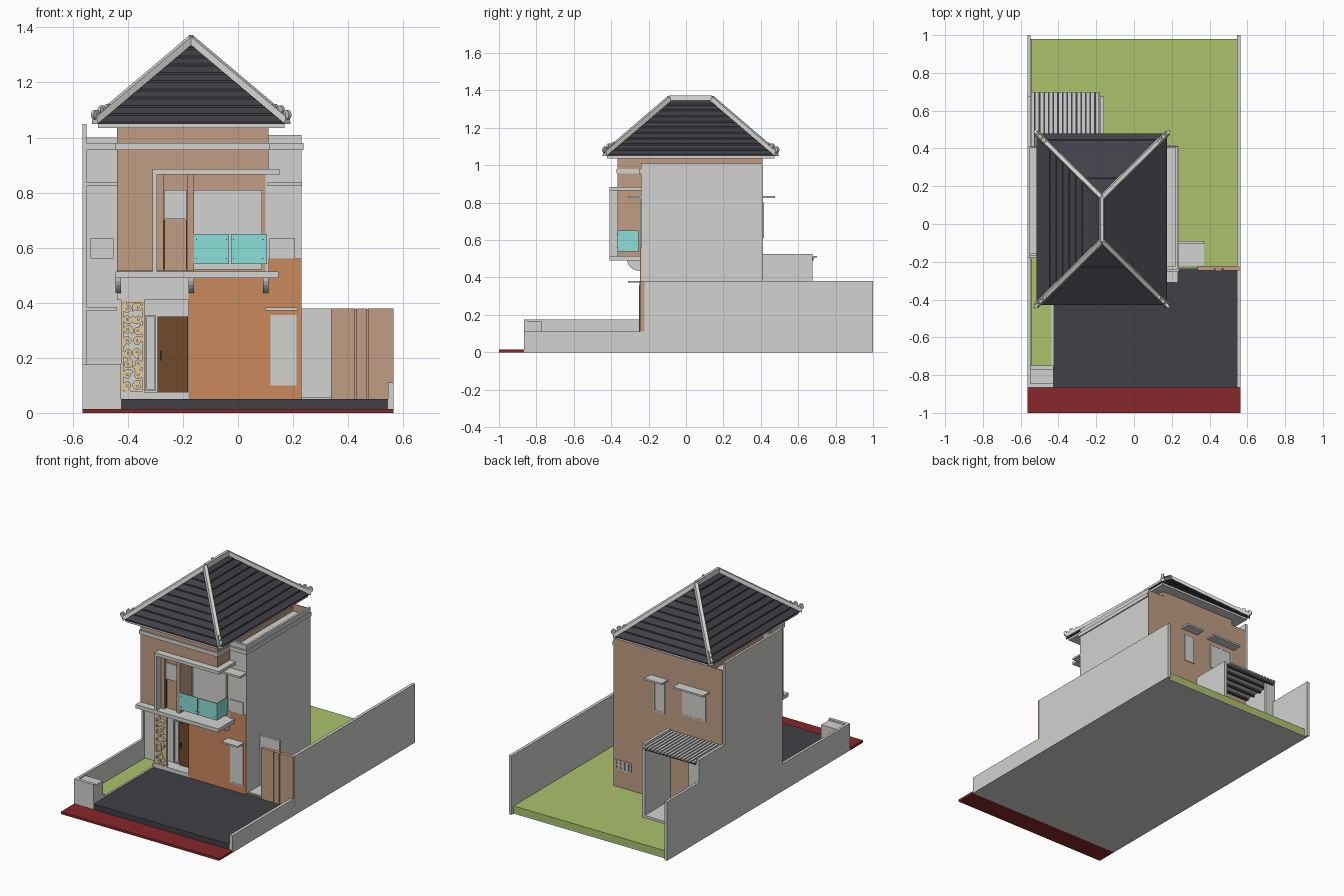
import bpy, bmesh, math
from mathutils import Vector, Matrix


def material(name, r, g, b):
    m = bpy.data.materials.new(name)
    m.diffuse_color = [(c / 255) ** 2.2 for c in (r, g, b)] + [1]
    return m


GREY = material("light grey", 209, 209, 207)
DARK = material("charcoal", 67, 66, 72)
RED = material("paving red", 134, 44, 47)
GREEN = material("grass green", 171, 192, 107)
BROWN = material("light brown", 191, 156, 130)
ORANGE = material("terracotta", 200, 136, 94)
TEAL = material("teal glass", 138, 222, 216)
WOOD = material("door wood", 114, 75, 48)
CREAM = material("cream", 224, 202, 158)


def finish(name, bm, mat):
    bmesh.ops.recalc_face_normals(bm, faces=bm.faces[:])
    me = bpy.data.meshes.new(name)
    bm.to_mesh(me)
    bm.free()
    me.materials.append(mat)
    ob = bpy.data.objects.new(name, me)
    bpy.context.collection.objects.link(ob)
    return ob


def boxes(name, mat, *bounds):
    """One object made of boxes given as x0, x1, y0, y1, z0, z1."""
    bm = bmesh.new()
    for x0, x1, y0, y1, z0, z1 in bounds:
        mid = Vector((x0 + x1, y0 + y1, z0 + z1)) / 2
        m = Matrix.Translation(mid) @ Matrix.Diagonal((x1 - x0, y1 - y0, z1 - z0, 1))
        bmesh.ops.create_cube(bm, size=1, matrix=m)
    return finish(name, bm, mat)


def frame(x0, x1, z0, z1, ya, yb, t):
    """Four bars around an opening facing the y axis."""
    return [(x0, x0 + t, ya, yb, z0, z1), (x1 - t, x1, ya, yb, z0, z1),
            (x0 + t, x1 - t, ya, yb, z0, z0 + t), (x0 + t, x1 - t, ya, yb, z1 - t, z1)]


def strip(bm, sections):
    """Closed skin through a list of cross-sections."""
    rings = [[bm.verts.new(p) for p in s] for s in sections]
    for a, b in zip(rings, rings[1:]):
        for i in range(len(a)):
            j = (i + 1) % len(a)
            bm.faces.new((a[i], a[j], b[j], b[i]))
    bm.faces.new(rings[0])
    bm.faces.new(rings[-1])


def scroll(bm, c, u, r, w, depth, turn=1, start=0.0, turns=1.4):
    """Flat spiral scroll in the plane of u and z."""
    c, z = Vector(c), Vector((0, 0, 1))
    n, steps, secs = u.cross(z) * depth / 2, 22, []
    for i in range(steps + 1):
        k = i / steps
        a = start + turn * k * turns * math.tau
        d = u * math.cos(a) + z * math.sin(a)
        rad = r * (1 - 0.75 * k)
        p, q = c + d * rad, c + d * max(rad - w * (1 - 0.5 * k), 0.001)
        secs.append((p - n, p + n, q + n, q - n))
    strip(bm, secs)


def beam(bm, a, b, w, h):
    a, b = Vector(a), Vector(b)
    s = (b - a).cross(Vector((0, 0, 1))).normalized() * w / 2
    up = Vector((0, 0, h))
    strip(bm, [(p - s, p + s, p + s * 0.6 + up, p - s * 0.6 + up) for p in (a, b)])


# Site: pavement, slab, lawn and driveway
boxes("pavement", RED, (-.565, .565, -1, -.865, 0, .015))
boxes("base_slab", GREY, (-.55, .55, -.865, .98, 0, .006))
boxes("lawn", GREEN, (-.545, .545, -.23, .98, .006, .05), (-.545, -.43, -.75, -.17, .006, .05))
boxes("driveway", DARK, (-.425, .545, -.865, -.235, .006, .05))
boxes("planter_curb", GREY, (-.437, -.425, -.80, -.24, .01, .056))

# Boundary walls
boxes("right_boundary_wall", GREY, (.545, .565, -.222, 1, 0, .38), (.545, .565, -.865, -.222, 0, .11))
boxes("left_boundary_wall", GREY, (-.565, -.548, .41, 1, 0, .38), (-.565, -.548, -.865, -.17, 0, .175))
boxes("front_left_pier", GREY, (-.565, -.425, -.865, -.845, 0, .175),
      (-.548, -.425, -.845, -.77, 0, .165), (-.548, -.425, -.77, -.75, 0, .07))

# Side gate and the small utility yard behind it
boxes("side_gate", BROWN, (.337, .425, -.245, -.222, .05, .38), (.43, .467, -.248, -.222, .05, .38),
      (.472, .565, -.245, -.222, .05, .38), (.42, .48, -.235, -.222, .05, .378))
boxes("utility_yard", GREY, (.23, .37, -.22, -.09, .05, .056), (.23, .37, -.105, -.09, .05, .38))

# Main masonry
boxes("left_bay", GREY, (-.55, -.43, -.17, .408, .006, .95), (-.55, -.43, -.17, -.155, .95, 1.0))
boxes("left_party_wall", GREY, (-.565, -.55, -.18, .41, 0, 1.05))
boxes("right_bay", GREY, (.1, .23, -.24, .408, .006, .955), (.217, .23, -.24, .41, .955, 1.01),
      (.1, .217, -.24, -.225, .955, 1.01))
boxes("house_core", BROWN, (-.44, .11, -.235, .41, .5, 1.035))
boxes("back_wall", BROWN, (-.55, .23, .405, .412, .006, 1.0))
boxes("terracotta_wall", ORANGE, (-.18, .23, -.246, -.234, .05, .5), (.11, .23, -.246, -.24, .5, .56),
      (-.18, -.168, -.235, -.165, .05, .5))

# Recessed porch
boxes("porch_wall", GREY, (-.44, .1, -.17, .405, .006, .5), (-.44, -.18, -.243, -.22, .41, .5))
boxes("porch_floor", GREY, (-.44, -.18, -.245, -.165, .05, .075))
boxes("front_door", WOOD, (-.292, -.181, -.18, -.168, .076, .35))
boxes("door_handle", DARK, (-.283, -.277, -.19, -.18, .19, .225))
boxes("door_side_light", GREY, *frame(-.338, -.297, .08, .355, -.178, -.168, .007))

# Carved screen beside the door
bm = bmesh.new()
for row in range(8):
    for col in (-1, 1):
        scroll(bm, (-.3825 + col * .0185, -.235, .098 + row * .0405), Vector((1, 0, 0)), .0235, .015,
               .012, col * (-1) ** row, row * 1.3 + col, 1.3)
finish("screen_scrolls", bm, CREAM)
boxes("screen_frame", CREAM, *frame(-.425, -.34, .07, .41, -.244, -.226, .009))

# Ground floor window with canopy
boxes("ground_window", GREY, (.122, .208, -.249, -.244, .105, .352), *frame(.118, .212, .10, .356, -.251, -.244, .006))
boxes("ground_window_canopy", GREY, (.1, .216, -.31, -.244, .372, .382))

# Upper front volume, balcony and portal frame
boxes("upper_front", BROWN, (-.44, -.27, -.365, -.235, .515, .87), (-.27, -.185, -.345, -.235, .515, .87),
      (-.185, -.16, -.365, -.235, .515, .87), (-.44, .11, -.365, -.235, .865, 1.035))
boxes("portal_frame", GREY, (-.31, .15, -.41, -.24, .865, .885), (-.31, -.294, -.41, -.36, .51, .87),
      (-.445, .147, -.41, -.235, .49, .514))
boxes("upper_narrow_window", GREY, (-.268, -.187, -.352, -.344, .705, .81))
boxes("window_trim", WOOD, (-.27, -.266, -.356, -.344, .52, .70), (-.189, -.185, -.356, -.344, .52, .70))
boxes("balcony_door", GREY, (-.158, .088, -.243, -.234, .525, .81),
      *frame(-.16, -.04, .52, .81, -.246, -.236, .007), *frame(-.04, .088, .52, .81, -.246, -.236, .007))
boxes("balcony_glass", TEAL, (-.16, -.032, -.366, -.36, .54, .65), (-.026, .105, -.366, -.36, .54, .65),
      (.1, .106, -.36, -.255, .54, .65))
boxes("glass_fixings", DARK, *[(x - .002, x + .002, -.368, -.358, z - .002, z + .002)
                               for x in (-.15, -.042, -.016, .09) for z in (.56, .63)])
bm = bmesh.new()
for x in (-.435, -.17, .1):  # quarter-round brackets
    arc = [(-.245 - .07 * math.cos(a * math.pi / 12), .495 - .06 * math.sin(a * math.pi / 12)) for a in range(7)]
    strip(bm, [[(px, y, z) for y, z in arc + [(-.235, .435), (-.235, .495)]] for px in (x - .01, x + .01)])
finish("balcony_brackets", bm, GREY)

# String courses, ledges and bay windows
boxes("string_course", GREY, (-.447, .117, -.372, -.24, .955, .98), (-.555, -.44, -.18, -.165, .955, .98),
      (.11, .237, -.252, -.24, .955, .98), (.225, .237, -.252, .41, .955, .98))
boxes("bay_ledges", GREY, (.108, .232, -.31, -.24, .824, .836), (-.55, -.44, -.18, -.165, .824, .836),
      (-.55, -.44, -.18, -.165, .372, .384))
boxes("bay_windows", GREY, (.115, .207, -.246, -.239, .56, .635), (-.535, -.452, -.177, -.168, .56, .635))

# Rear windows, canopies and vents
boxes("rear_windows", GREY, *frame(-.137, -.06, .61, .80, .41, .417, .008), (-.13, -.067, .41, .415, .617, .793),
      *frame(-.43, -.265, .635, .80, .41, .417, .008), (-.424, -.271, .41, .415, .64, .795),
      (-.355, -.34, .41, .417, .64, .795))
boxes("rear_canopies", GREY, (-.16, -.035, .41, .475, .825, .836), (-.455, -.24, .41, .475, .825, .836))
boxes("vent_blocks", GREY, *[b for i in range(4) for b in
                             frame(.1 + i * .029, .127 + i * .029, .165, .225, .41, .418, .007)
                             + [(.107 + i * .029, .12 + i * .029, .41, .417, .191, .199)]])

# Rear service yard with ribbed roof
boxes("service_walls", GREY, (-.565, -.548, .41, .675, 0, .525), (-.178, -.16, .41, .675, 0, .525),
      (-.548, -.49, .655, .675, .05, .5), (-.548, -.178, .41, .675, .05, .065))
boxes("service_door", WOOD, (-.42, -.32, .41, .418, .065, .35))
boxes("service_roof", GREY, (-.545, -.18, .41, .695, .504, .507),
      *[(-.545 + i * .0245, -.529 + i * .0245, .41, .70, .507, .516) for i in range(15)])
boxes("service_roof_battens", DARK, *[(-.545, -.18, .43 + i * .06, .442 + i * .06, .492, .504) for i in range(5)],
      *[(-.529 + i * .0245, -.5205 + i * .0245, .41, .695, .507, .509) for i in range(14)])

# Hip roof in stepped tile courses
CX, CY, ROWS = -.17, .025, 10
boxes("eaves", GREY, (-.508, .168, -.423, .473, 1.035, 1.06))


def roof_ring(t, out, z):
    hx, hy = .345 * (1 - t) + out, .115 + .34 * (1 - t) + out
    return [(CX + sx * hx, CY + sy * hy, z) for sx, sy in ((-1, -1), (1, -1), (1, 1), (-1, 1))]


bm = bmesh.new()
rings = []
for i in range(ROWS):
    z = 1.05 + .3 * i / ROWS
    rings += [roof_ring(i / ROWS, 0, z - .001), roof_ring(i / ROWS, 0, z + .007),
              roof_ring((i + 1) / ROWS - .002, -.0002, z + .0292)]
strip(bm, rings)
finish("tiled_roof", bm, DARK)

# Ridge and hip caps with curled corner ornaments
bm = bmesh.new()
ends = [(CX, CY - .115, 1.345), (CX, CY + .115, 1.345)]
beam(bm, ends[0], ends[1], .028, .028)
for sx in (-1, 1):
    for sy in (-1, 1):
        beam(bm, (CX + sx * .35, CY + sy * .46, 1.05), ends[sy > 0], .032, .026)
finish("ridge_caps", bm, GREY)
bm = bmesh.new()
for sx in (-1, 1):
    for sy in (-1, 1):
        d = Vector((sx, sy, 0)).normalized()
        corner = Vector((CX + sx * .345, CY + sy * .455, 0))
        for off, z, r in ((.003, 1.085, .02), (-.03, 1.103, .018), (-.06, 1.112, .014)):
            scroll(bm, corner + d * off + Vector((0, 0, z)), d, r, .013, .014, 1, -1.5)
finish("corner_curls", bm, GREY)
